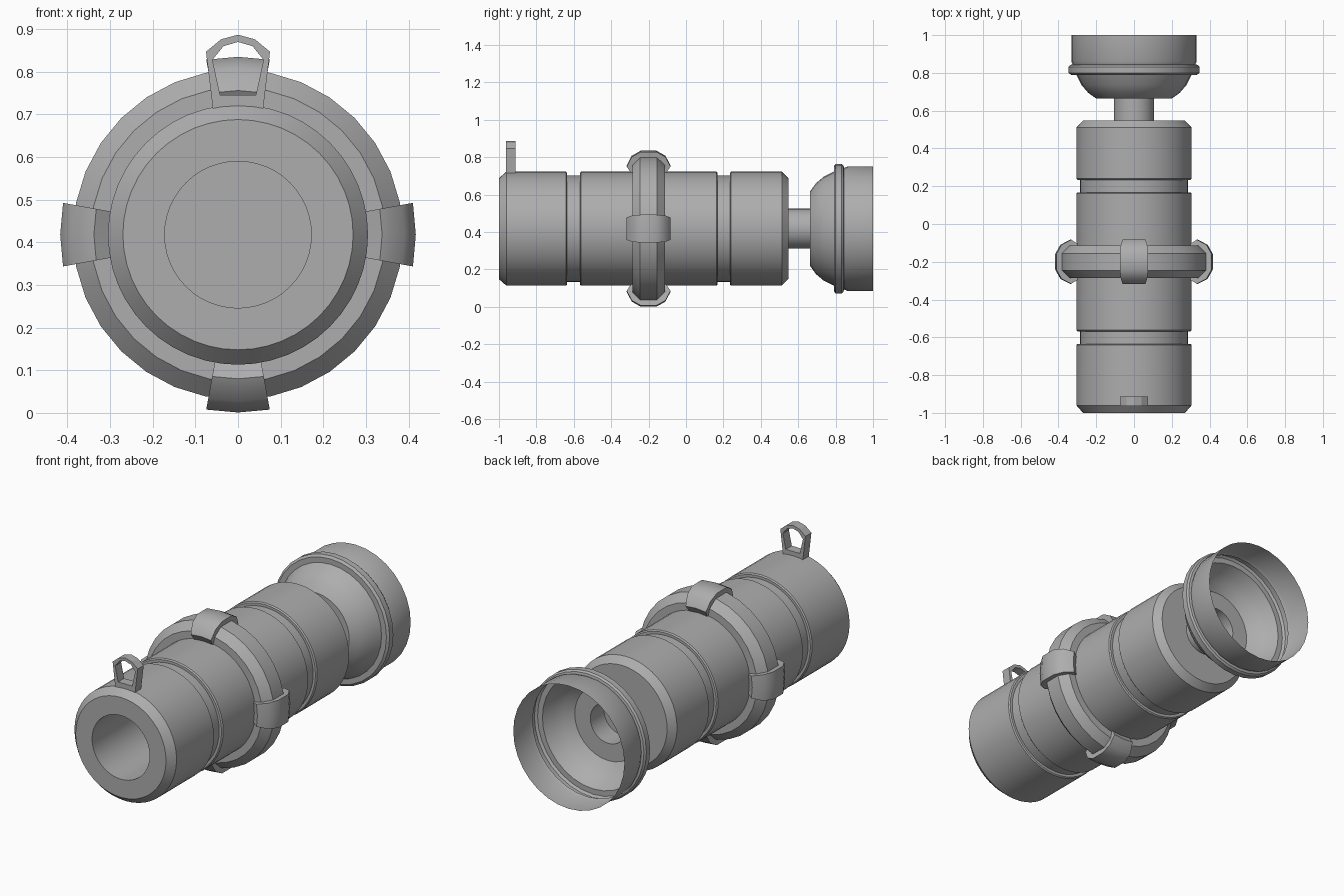
import bpy, bmesh, math

if "Cube" in bpy.data.objects:
    bpy.data.objects.remove(bpy.data.objects["Cube"])

AXIS_Z = 0.418
GREY = bpy.data.materials.new("dark_grey")
GREY.diffuse_color = (.42, .42, .42, 1)
GREY.use_nodes = True
GREY.node_tree.nodes["Principled BSDF"].inputs["Base Color"].default_value = GREY.diffuse_color


def finish(name, verts, faces, angle=30):
    mesh = bpy.data.meshes.new(name)
    mesh.from_pydata(verts, [], faces)
    bm = bmesh.new()
    bm.from_mesh(mesh)
    bmesh.ops.remove_doubles(bm, verts=bm.verts, dist=1e-5)
    bmesh.ops.recalc_face_normals(bm, faces=bm.faces)
    bm.to_mesh(mesh)
    bm.free()
    mesh.shade_smooth()
    mesh.set_sharp_from_angle(angle=math.radians(angle))
    mesh.materials.append(GREY)
    ob = bpy.data.objects.new(name, mesh)
    bpy.context.collection.objects.link(ob)
    return ob


def polar(y, r, a):
    return (r * math.sin(a), y, AXIS_Z + r * math.cos(a))


def lathe(name, profile, sides, closed=False):
    """Revolve (y, radius) points around the long axis."""
    n = len(profile)
    verts = [polar(y, r, 2 * math.pi * s / sides) for s in range(sides) for y, r in profile]
    faces = []
    for s in range(sides):
        t = (s + 1) % sides
        for i in range(n if closed else n - 1):
            j = (i + 1) % n
            faces.append((s * n + i, s * n + j, t * n + j, t * n + i))
    return finish(name, verts, faces)


# Barrel with front bore, chamfered ends and two grooves
def groove(a, b):
    return [(a - .006, .305), (a, .299), (a, .285), (b, .285), (b, .299), (b + .006, .305)]


def disc(name, y, r, sides):
    return finish(name, [polar(y, r, 2 * math.pi * s / sides) for s in range(sides)],
                  [tuple(range(sides))])


barrel = [(-.4, .172), (-1, .172), (-1, .27), (-.96, .305)]
barrel += groove(-.635, -.568) + groove(.168, .234)
barrel += [(.512, .305), (.547, .27), (.547, .107)]
lathe("barrel", barrel, 48)
disc("bore_floor", -.4, .172, 48)
disc("neck_floor", .547, .107, 48)

# Neck tube and open thin-walled rear cup
cup = [(.547, .107), (.664, .107), (.664, .2), (.695, .243), (.735, .277), (.79, .305),
       (.79, .334), (.8, .346), (.832, .346), (.842, .338), (.845, .325), (.862, .332), (1, .332)]
lathe("neck_and_cup", cup, 32)

# Middle collar ring
Y = -.2
collar = [(Y - .087, .295), (Y - .087, .345), (Y - .045, .387), (Y + .045, .387),
          (Y + .087, .345), (Y + .087, .295)]
lathe("collar", collar, 32, closed=True)

# Four clamps wrapped over the collar
outer = [(-.095, .303), (-.117, .338), (-.09, .39), (-.042, .417)]
inner = [(-.04, .38), (-.08, .345), (-.08, .303)]
half = outer + [(-y, r) for y, r in reversed(outer)]
section = half + [(-y, r) for y, r in reversed(inner)] + inner
# the inner list runs from the crown out to the foot, so close it foot to foot
section = half + [(-y, r) for y, r in reversed(inner)] + inner
for k in range(4):
    n = len(section)
    angles = [k * math.pi / 2 + math.radians(d) for d in (-10.3, 0, 10.3)]
    verts = [polar(Y + y, r, a) for a in angles for y, r in section]
    faces = [(c * n + i, c * n + (i + 1) % n, (c + 1) * n + (i + 1) % n, (c + 1) * n + i)
             for c in range(2) for i in range(n)]
    # side caps, split into strips across the arch
    m = len(half)
    cap = [(0, 1, n - 2, n - 1), (1, 2, n - 2), (2, 3, n - 3, n - 2), (3, 4, n - 4, n - 3),
           (4, 5, n - 5, n - 4), (5, 6, n - 5), (6, 7, m, n - 5)]
    faces += [tuple(c * n + i for i in f) for c in (0, 2) for f in cap]
    finish(f"clamp_{k + 1}", verts, faces, 40)


# Hanging loop on top of the front end
def mirror(pts):
    return pts + [(-x, z) for x, z in reversed(pts) if x != 0]


out = mirror([(-.058, .705), (-.075, .847), (-.04, .876), (0, .887)])
inn = mirror([(-.042, .746), (-.06, .828), (-.034, .86), (0, .87)])
n = len(out)
verts = [(x, y, z) for y in (-.963, -.912) for pts in (out, inn) for x, z in pts]
faces = []
for i in range(n):
    j = (i + 1) % n
    faces += [(i, j, n + j, n + i), (2 * n + i, 2 * n + j, 3 * n + j, 3 * n + i),
              (i, j, 2 * n + j, 2 * n + i), (n + i, n + j, 3 * n + j, 3 * n + i)]
finish("hanging_loop", verts, faces, 20)
